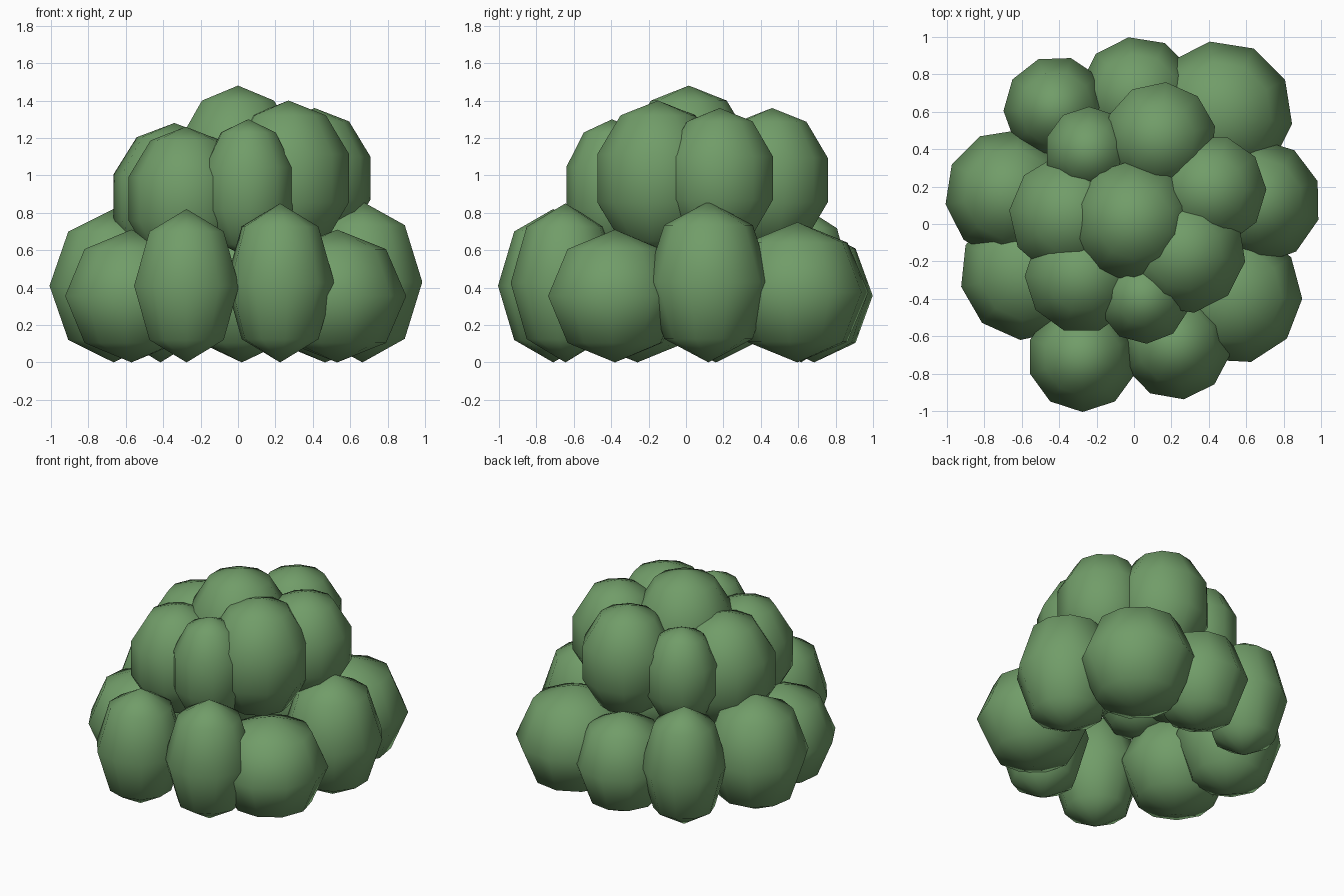
import bpy, math

# One leaf-green colour for the whole bush
leaf = bpy.data.materials.new("leaf_green")
leaf.diffuse_color = (0.165, 0.335, 0.14, 1.0)


def clump(name, x, y, z, r, rz, turn, rings):
    """A low-poly, smooth-shaded ellipsoid of foliage."""
    bpy.ops.mesh.primitive_uv_sphere_add(segments=10, ring_count=rings, radius=1.0)
    ob = bpy.context.object
    ob.name = name
    ob.location = (x, y, z)
    ob.scale = (r, r, rz)
    ob.rotation_euler = (0, 0, math.radians(turn))
    ob.data.materials.append(leaf)
    bpy.ops.object.shade_smooth()
    return ob


# Lower ring, resting on the ground: x, y, radius, half height, turn
lower = [
    (-0.275, -0.71, 0.295, 0.41, 0),
    (0.225, -0.645, 0.295, 0.425, 8),
    (0.53, -0.38, 0.37, 0.355, 15),
    (0.665, 0.12, 0.335, 0.43, 1),
    (0.465, 0.595, 0.385, 0.375, 9),
    (0.02, 0.685, 0.317, 0.357, 9),
    (-0.415, 0.615, 0.283, 0.42, 20),
    (-0.665, 0.16, 0.347, 0.41, 27),
    (-0.57, -0.26, 0.362, 0.355, 30),
]
for i, (x, y, r, rz, turn) in enumerate(lower):
    clump(f"lower_foliage_{i + 1}", x, y, rz, r, rz, turn, 4)

# Middle ring: x, y, centre height, radius, half height, turn
middle = [
    (0.055, -0.395, 0.93, 0.258, 0.37, 3),
    (0.27, -0.15, 0.985, 0.345, 0.415, 9),
    (0.41, 0.18, 0.985, 0.313, 0.375, 19),
    (0.14, 0.46, 0.975, 0.315, 0.385, -6),
    (-0.24, 0.39, 0.93, 0.25, 0.345, 0),
    (-0.34, 0.045, 0.88, 0.345, 0.40, 13),
    (-0.28, -0.28, 0.875, 0.32, 0.385, 18),
]
for i, (x, y, z, r, rz, turn) in enumerate(middle):
    clump(f"middle_foliage_{i + 1}", x, y, z, r, rz, turn, 5)

# Crown
clump("top_foliage", 0.0, 0.015, 1.06, 0.345, 0.42, 0, 5)
